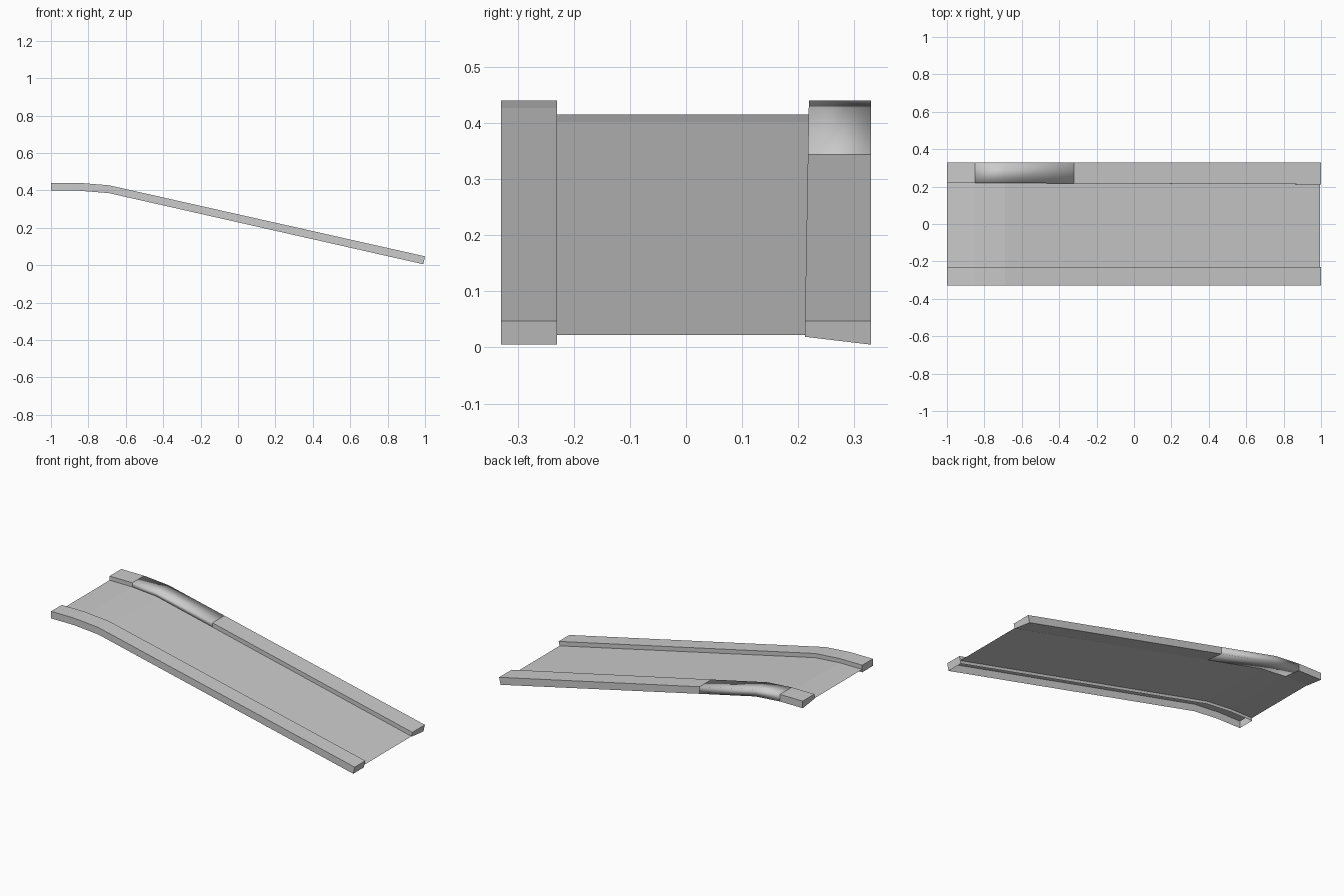
import bpy

cube = bpy.data.objects.get("Cube")
if cube:
    bpy.data.objects.remove(cube, do_unlink=True)

GREY = (0.6, 0.6, 0.6, 1.0)
concrete = bpy.data.materials.new("grey concrete")
concrete.use_nodes = True
concrete.diffuse_color = GREY
concrete.node_tree.nodes["Principled BSDF"].inputs["Base Color"].default_value = GREY

# Ramp profile: x and height of the curb tops
PROFILE = [(-1, 0.44), (-0.85, 0.44), (-0.69, 0.427), (1, 0.047)]
ROAD_DROP, CURB_DROP = 0.025, 0.042


def height(x):
    for (x0, z0), (x1, z1) in zip(PROFILE, PROFILE[1:]):
        if x <= x1:
            return z0 + (z1 - z0) * (x - x0) / (x1 - x0)


def lowered(x, y, drop):
    # The low end is cut square to the slope
    shift = 0.23 * drop if x == 1 else 0
    return (x - shift, y, height(x) - drop)


def sweep(name, xs, section, closed=True, caps=True, smooth=False):
    """Carry a cross-section of (y, drop) points along the ramp."""
    n = len(section(xs[0]))
    verts = [lowered(x, y, d) for x in xs for y, d in section(x)]
    faces = []
    for i in range(len(xs) - 1):
        for j in range(n if closed else n - 1):
            k = (j + 1) % n
            faces.append((i * n + j, (i + 1) * n + j, (i + 1) * n + k, i * n + k))
    if caps:
        last = (len(xs) - 1) * n
        faces += [tuple(range(n)), tuple(reversed(range(last, last + n)))]
    mesh = bpy.data.meshes.new(name)
    mesh.from_pydata(verts, [], faces)
    mesh.materials.append(concrete)
    for face in mesh.polygons:
        face.use_smooth = smooth
    obj = bpy.data.objects.new(name, mesh)
    bpy.context.collection.objects.link(obj)
    return obj


def front_section(x):
    return [(-0.33, CURB_DROP), (-0.33, 0), (-0.23, 0), (-0.23, CURB_DROP)]


def back_section(x):
    # The inner side widens slightly towards the low end
    inner = 0.22 - 0.004 * (x + 1)
    return [(inner, ROAD_DROP + 0.003), (inner, 0), (0.33, 0), (0.33, CURB_DROP)]


def reversed_section(x):
    return list(reversed(front_section(x)))[::-1]


STATIONS = [x for x, z in PROFILE]

# Thin roadway between the curbs
sweep("roadway", STATIONS, lambda x: [(-0.23, ROAD_DROP), (0.25, ROAD_DROP)],
      closed=False, caps=False)

# Front curb, hollow underneath
sweep("front_curb", STATIONS, front_section, closed=False)

# Back curb in three lengths, the middle one softly shaded
sweep("back_curb_top", [-1, -0.85], back_section)
sweep("back_curb_bend", [-0.85, -0.69, -0.32], back_section, smooth=True)
sweep("back_curb_slope", [-0.32, 1], back_section)
